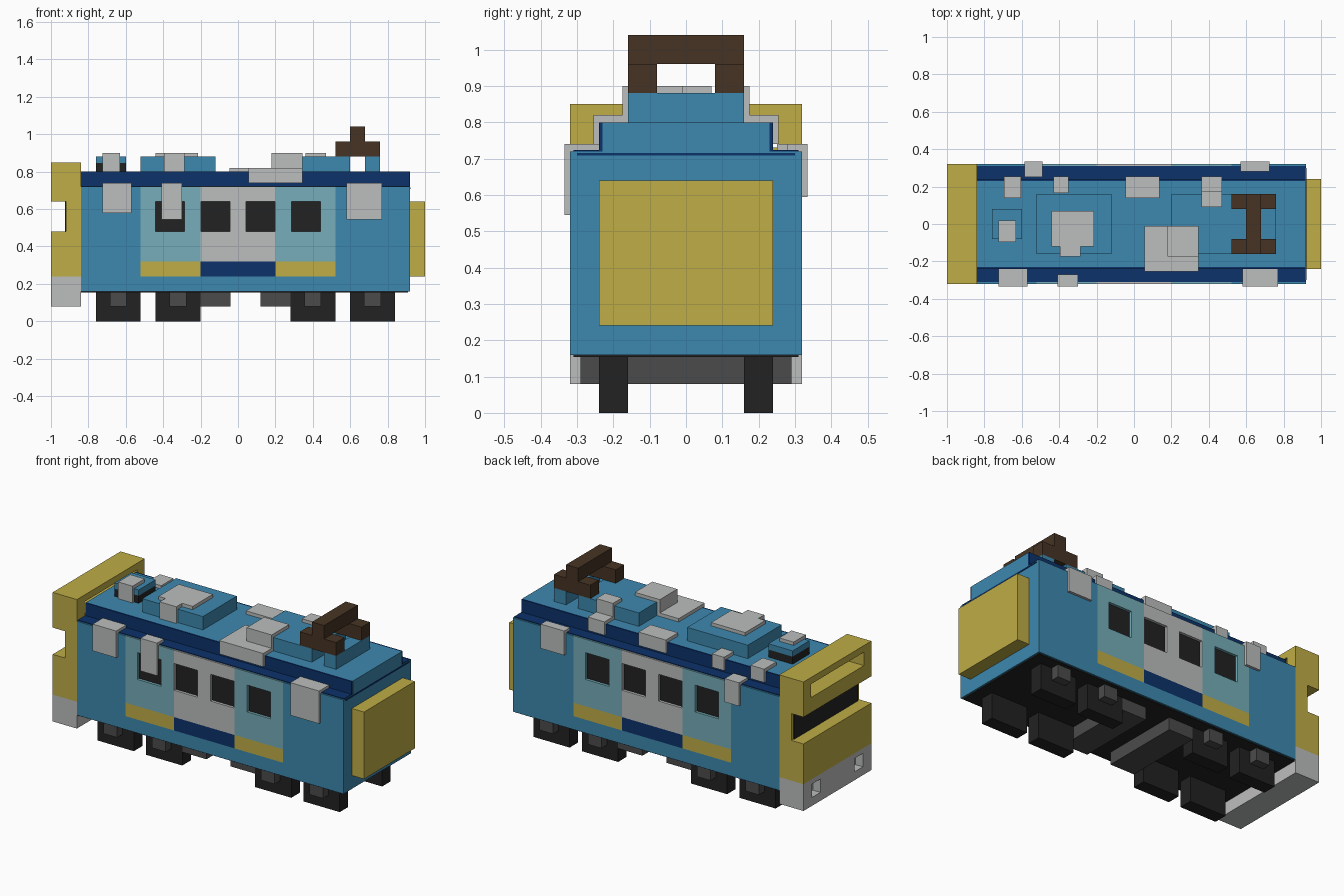
import bpy, bmesh
from mathutils import Vector

cube = bpy.data.objects.get("Cube")
if cube:
    bpy.data.objects.remove(cube, do_unlink=True)


def material(name, rgb):
    lin = [((c / 255 + 0.055) / 1.055) ** 2.4 if c > 10 else c / 255 / 12.92 for c in rgb]
    m = bpy.data.materials.new(name)
    m.use_nodes = True
    m.diffuse_color = (*lin, 1)
    m.node_tree.nodes["Principled BSDF"].inputs["Base Color"].default_value = (*lin, 1)
    return m


BLUE = material("body blue", (61, 137, 175))
NAVY = material("navy", (12, 50, 106))
TEAL = material("pale teal", (118, 174, 186))
YELLOW = material("mustard yellow", (191, 173, 70))
GREY = material("light grey", (188, 190, 189))
DARK = material("dark grey", (75, 75, 75))
BLACK = material("black", (34, 34, 34))
BROWN = material("brown", (70, 52, 36))


def part(name, mat, *boxes, mirror=False):
    """One object made of boxes (x0, x1, y0, y1, z0, z1), optionally mirrored in y."""
    bm = bmesh.new()
    boxes = list(boxes)
    if mirror:
        boxes += [(a, b, -d, -c, e, f) for a, b, c, d, e, f in boxes]
    for x0, x1, y0, y1, z0, z1 in boxes:
        verts = bmesh.ops.create_cube(bm, size=1)["verts"]
        for v in verts:
            v.co = Vector(((x0 + x1) / 2 + v.co.x * (x1 - x0),
                           (y0 + y1) / 2 + v.co.y * (y1 - y0),
                           (z0 + z1) / 2 + v.co.z * (z1 - z0)))
    me = bpy.data.meshes.new(name)
    bm.to_mesh(me)
    bm.free()
    me.materials.append(mat)
    ob = bpy.data.objects.new(name, me)
    bpy.context.collection.objects.link(ob)
    return ob


def frame(x0, x1, windows, z0=0.32, z1=0.72, w0=0.48, w1=0.64):
    """Side skin boxes from x0 to x1 with openings left for the windows."""
    out = [(x0, x1, 0.30, 0.32, z0, w0), (x0, x1, 0.30, 0.32, w1, z1)]
    edges = [x0] + [e for w in windows for e in w] + [x1]
    for a, b in zip(edges[::2], edges[1::2]):
        if b - a > 0.001:
            out.append((a, b, 0.30, 0.32, w0, w1))
    return out


# Body core, side skins and underside
part("body", BLUE, (-0.84, 0.92, -0.30, 0.30, 0.16, 0.72))
part("side_skin", BLUE, (-0.84, -0.52, 0.30, 0.32, 0.16, 0.72), (0.52, 0.92, 0.30, 0.32, 0.16, 0.72),
     (-0.52, 0.52, 0.30, 0.32, 0.16, 0.24), mirror=True)
part("underside", BLACK, (-0.84, 0.91, -0.31, 0.31, 0.154, 0.161))

# Side panels with recessed windows
part("teal_panels", TEAL, *frame(-0.52, -0.2, [(-0.44, -0.285)]),
     *frame(0.2, 0.52, [(0.285, 0.44)]), mirror=True)
part("door_panels", GREY, *frame(-0.2, 0.2, [(-0.198, -0.042), (0.042, 0.198)]), mirror=True)
part("windows", BLACK, *[(x, x + 0.16, 0.295, 0.304, 0.475, 0.645)
                         for x in (-0.442, -0.2, 0.04, 0.282)], mirror=True)
part("yellow_sills", YELLOW, (-0.52, -0.2, 0.30, 0.32, 0.24, 0.32),
     (0.2, 0.52, 0.30, 0.32, 0.24, 0.32), mirror=True)
part("door_sills", NAVY, (-0.2, 0.2, 0.30, 0.32, 0.24, 0.32), mirror=True)

# End panel
part("end_panel", YELLOW, (0.92, 1.0, -0.24, 0.24, 0.24, 0.64))
part("end_seam", NAVY, (0.915, 0.923, -0.30, 0.30, 0.708, 0.716))

# Roof with navy sides and ledges
part("roof", BLUE, (-0.84, 0.92, -0.23, 0.23, 0.72, 0.80))
part("roof_sides", NAVY, (-0.84, 0.918, 0.23, 0.24, 0.72, 0.80),
     (-0.84, 0.918, 0.235, 0.31, 0.715, 0.724), mirror=True)
part("roof_blocks", BLUE, (-0.76, -0.6, -0.08, 0.08, 0.845, 0.88),
     (-0.52, -0.12, -0.16, 0.16, 0.80, 0.88), (0.2, 0.6, -0.16, 0.16, 0.80, 0.88),
     (0.68, 0.76, -0.16, 0.16, 0.80, 0.88))
part("vent_band", BLACK, (-0.76, -0.6, -0.08, 0.08, 0.80, 0.845))

# Roof collector
part("collector_feet", BROWN, (0.52, 0.76, 0.08, 0.16, 0.88, 0.96), mirror=True)
part("collector_bar", BROWN, (0.6, 0.68, -0.16, 0.16, 0.96, 1.04))

# Cab front with window notch and sign slot
part("cab", YELLOW, (-1, -0.84, -0.32, 0.32, 0.24, 0.48), (-0.92, -0.84, -0.32, 0.32, 0.48, 0.64),
     (-1, -0.84, -0.32, 0.32, 0.64, 0.73), (-1, -0.84, -0.32, -0.25, 0.73, 0.81),
     (-1, -0.84, 0.25, 0.32, 0.73, 0.81), (-1, -0.84, -0.32, 0.32, 0.81, 0.85))
part("cab_window", BLACK, (-0.925, -0.918, -0.30, 0.30, 0.48, 0.64))

# Apron with recessed lamp openings
part("apron", GREY, (-0.95, -0.84, -0.32, 0.32, 0.08, 0.24), (-1, -0.95, -0.32, 0.32, 0.08, 0.13),
     (-1, -0.95, -0.32, 0.32, 0.21, 0.24), (-1, -0.95, -0.16, 0.16, 0.13, 0.21),
     (-1, -0.95, 0.24, 0.32, 0.13, 0.21), (-1, -0.95, -0.32, -0.24, 0.13, 0.21))

# Wheels, hubs and underframe boxes
wheel_x = (-0.64, -0.32, 0.4, 0.72)
part("wheels", BLACK, *[(x - 0.12, x + 0.12, 0.16, 0.24, 0, 0.16) for x in wheel_x], mirror=True)
part("hubs", DARK, *[(x - 0.045, x + 0.045, 0.24, 0.29, 0.08, 0.16) for x in wheel_x], mirror=True)
part("underframe_boxes", DARK, (-0.2, -0.04, -0.24, 0.24, 0.08, 0.16),
     (0.12, 0.28, -0.24, 0.24, 0.08, 0.16))


def clamp(name, x0, x1, inner, edge, top, bottom, side):
    """Plate lying on a ledge and folded down over its edge; side is the y sign."""
    boxes = [(x0, x1, inner, edge + 0.015, top, top + 0.02),
             (x0, x1, edge, edge + 0.015, bottom, top + 0.02)]
    if side < 0:
        boxes = [(a, b, -d, -c, e, f) for a, b, c, d, e, f in boxes]
    part(name, GREY, *boxes)


# Clamps over the body edge
clamp("front_body_clamp_right", -0.725, -0.57, 0.23, 0.32, 0.72, 0.58, -1)
clamp("front_body_clamp_middle", -0.41, -0.3, 0.27, 0.32, 0.72, 0.545, -1)
clamp("front_body_clamp_left", 0.58, 0.77, 0.23, 0.32, 0.72, 0.545, -1)
clamp("back_body_clamp_right", -0.585, -0.49, 0.25, 0.32, 0.72, 0.6, 1)
clamp("back_body_clamp_left", 0.57, 0.725, 0.28, 0.32, 0.72, 0.595, 1)

# Clamps over the roof edge
clamp("back_roof_clamp_1", -0.695, -0.605, 0.14, 0.24, 0.80, 0.74, 1)
clamp("back_roof_clamp_2", -0.43, -0.35, 0.165, 0.24, 0.80, 0.74, 1)
clamp("back_roof_clamp_3", -0.045, 0.135, 0.14, 0.24, 0.80, 0.74, 1)
clamp("back_roof_clamp_4", 0.36, 0.47, 0.165, 0.24, 0.80, 0.74, 1)
clamp("front_roof_clamp", 0.055, 0.345, 0.01, 0.24, 0.80, 0.74, -1)

# Clamps over the roof blocks
clamp("back_block_clamp", 0.36, 0.47, 0.09, 0.16, 0.88, 0.80, 1)
clamp("front_block_clamp", 0.18, 0.345, 0.01, 0.16, 0.88, 0.80, -1)
part("block_clamp_end", GREY, (0.18, 0.2, -0.175, -0.01, 0.80, 0.90))
clamp("middle_block_clamp", -0.395, -0.285, 0.1, 0.16, 0.88, 0.80, -1)
part("middle_block_plate", GREY, (-0.44, -0.215, -0.12, 0.07, 0.88, 0.90))
clamp("vent_clamp", -0.725, -0.63, -0.02, 0.08, 0.88, 0.80, -1)
